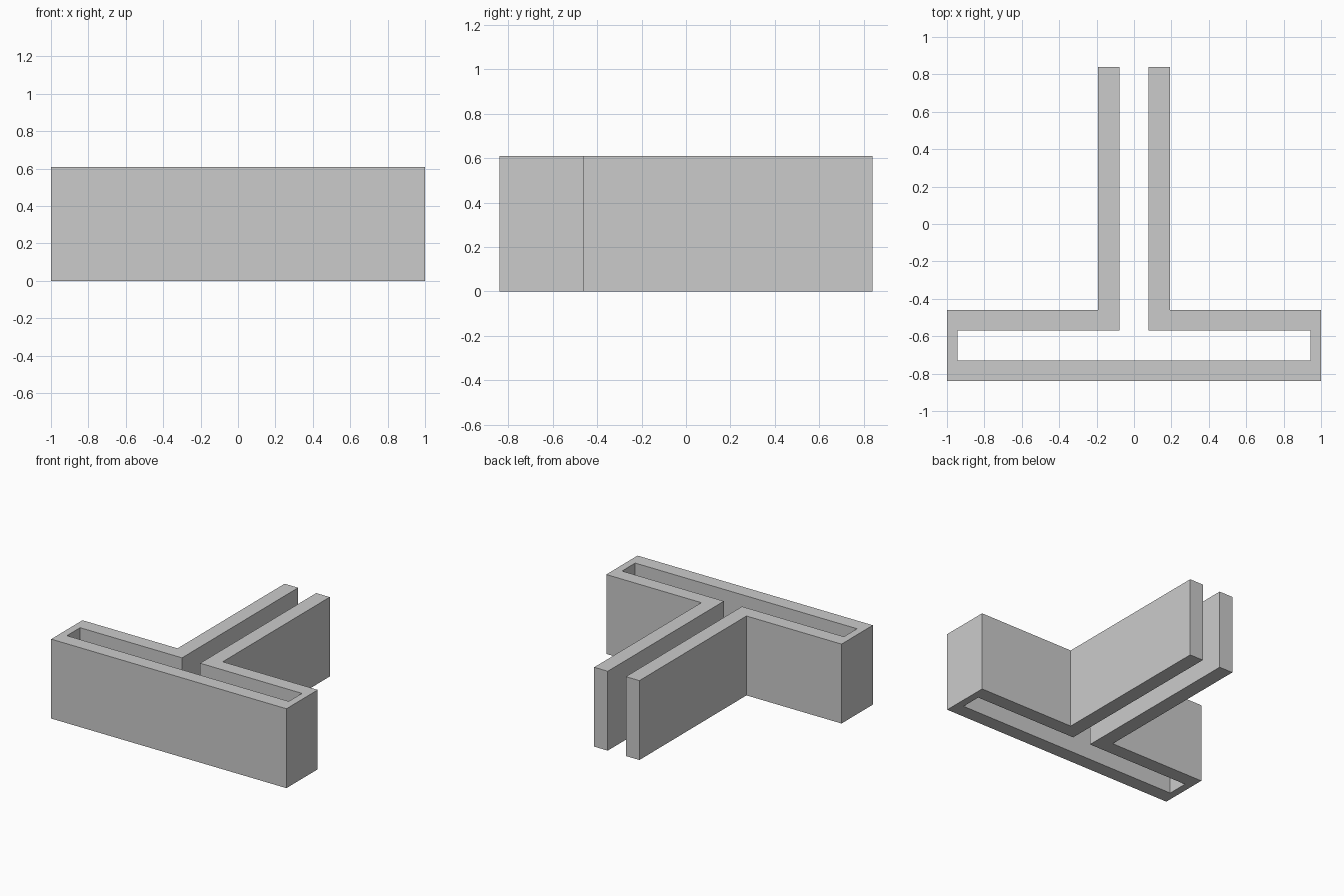
import bpy, bmesh

if "Cube" in bpy.data.objects:
    bpy.data.objects.remove(bpy.data.objects["Cube"])

HEIGHT = 0.61

# Right half of the T-shaped wall outline, from the front face round to the channel
half = [(1.0, -0.84), (1.0, -0.46), (0.192, -0.46), (0.192, 0.84),
        (0.077, 0.84), (0.077, -0.57), (0.943, -0.57), (0.943, -0.73)]


def prism(name, outline, height):
    """Extrude a closed outline straight up from z = 0."""
    bm = bmesh.new()
    base = bm.faces.new([bm.verts.new((x, y, 0)) for x, y in outline])
    top = bmesh.ops.extrude_face_region(bm, geom=[base], use_keep_orig=True)
    verts = [v for v in top["geom"] if isinstance(v, bmesh.types.BMVert)]
    bmesh.ops.translate(bm, verts=verts, vec=(0, 0, height))
    bmesh.ops.recalc_face_normals(bm, faces=bm.faces[:])
    mesh = bpy.data.meshes.new(name)
    bm.to_mesh(mesh)
    bm.free()
    obj = bpy.data.objects.new(name, mesh)
    bpy.context.collection.objects.link(obj)
    return obj


# Continuous wall round the open T channel, mirrored across x = 0
outline = half + [(-x, y) for x, y in reversed(half)]
prism("t_channel_wall", outline, HEIGHT)
